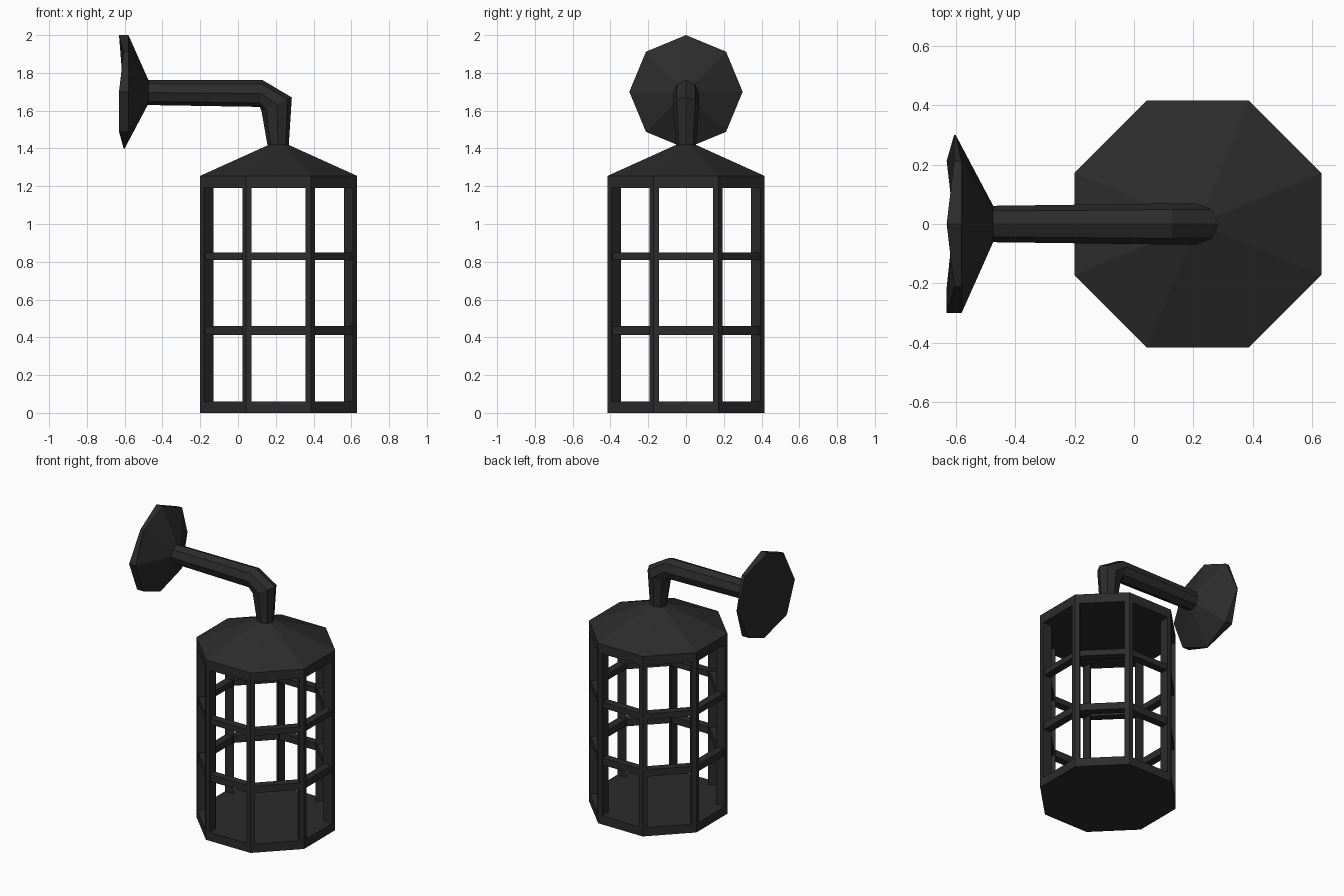
import bpy, bmesh, math
from mathutils import Vector

if "Cube" in bpy.data.objects:
    bpy.data.objects.remove(bpy.data.objects["Cube"])

CX = 0.215                      # lantern axis
K = 1 / math.cos(math.pi / 8)   # apothem -> corner radius

iron = bpy.data.materials.new("dark_iron")
iron.diffuse_color = (0.025, 0.025, 0.025, 1)
iron.use_nodes = True
iron.node_tree.nodes["Principled BSDF"].inputs["Base Color"].default_value = iron.diffuse_color


def loft(name, rings, closed=False):
    """Skin a list of equal-length point rings; cap the ends or join them."""
    bm = bmesh.new()
    vs = [[bm.verts.new(p) for p in r] for r in rings]
    n = len(rings[0])
    pairs = list(zip(vs, vs[1:]))
    if closed:
        pairs.append((vs[-1], vs[0]))
    else:
        bm.faces.new(vs[0])
        bm.faces.new(vs[-1])
    for a, b in pairs:
        for i in range(n):
            j = (i + 1) % n
            bm.faces.new((a[i], a[j], b[j], b[i]))
    bmesh.ops.recalc_face_normals(bm, faces=bm.faces)
    me = bpy.data.meshes.new(name)
    bm.to_mesh(me)
    bm.free()
    me.materials.append(iron)
    ob = bpy.data.objects.new(name, me)
    bpy.context.collection.objects.link(ob)
    return ob


def corner(i, apothem, z):
    a = math.pi / 8 + i * math.pi / 4
    return Vector((CX + apothem * K * math.cos(a), apothem * K * math.sin(a), z))


def octagon(apothem, z):
    return [corner(i, apothem, z) for i in range(8)]


OUT, IN = 0.415, 0.345

# Floor slab and roof
loft("floor", [octagon(OUT, 0), octagon(OUT, 0.06)])
loft("roof", [octagon(OUT, 1.19), octagon(OUT, 1.255), octagon(0.05, 1.42)])

# Corner posts: kite section, flush with both neighbouring faces
for i in range(8):
    def kite(z):
        v, p, q = corner(i, OUT, z), corner(i - 1, OUT, z), corner(i + 1, OUT, z)
        return [v, v + (q - v).normalized() * 0.029, corner(i, IN, z),
                v + (p - v).normalized() * 0.029]
    loft(f"post_{i + 1}", [kite(0.06), kite(1.19)])

# Horizontal window bars
for name, lo, hi in (("lower_bar", 0.412, 0.46), ("upper_bar", 0.81, 0.85)):
    loft(name, [octagon(0.408, lo), octagon(0.408, hi),
                octagon(0.355, hi), octagon(0.355, lo)], closed=True)


# Bent arm: sections given by outer point, inner point (x, z) and half width
def section(ox, oz, ix, iz, w):
    o, n = Vector((ox, 0, oz)), Vector((ix, 0, iz))
    return [(o + n) / 2 + (o - n) / 2 * math.cos(k * math.pi / 4)
            + Vector((0, w * math.sin(k * math.pi / 4), 0)) for k in range(8)]


loft("arm", [section(-0.49, 1.762, -0.49, 1.63, 0.061),
             section(0.13, 1.762, 0.115, 1.62, 0.069),
             section(0.285, 1.67, 0.125, 1.595, 0.07),
             section(0.268, 1.405, 0.158, 1.405, 0.052)])

# Wall plate: hammered, slightly uneven rim with a cone toward the arm
back = (-.63, -.605, -.605, -.63, -.605, -.63, -.63, -.605)
front = (-.58, -.58, -.6, -.58, -.6, -.58, -.58, -.58)


def disc(xs, r):
    return [Vector((x, r * math.sin(k * math.pi / 4),
                    1.7 + r * math.cos(k * math.pi / 4))) for k, x in enumerate(xs)]


loft("wall_plate", [disc([-.607] * 8, 0.02), disc(back, 0.3), disc(front, 0.3),
                    disc([-.475] * 8, 0.064)])
